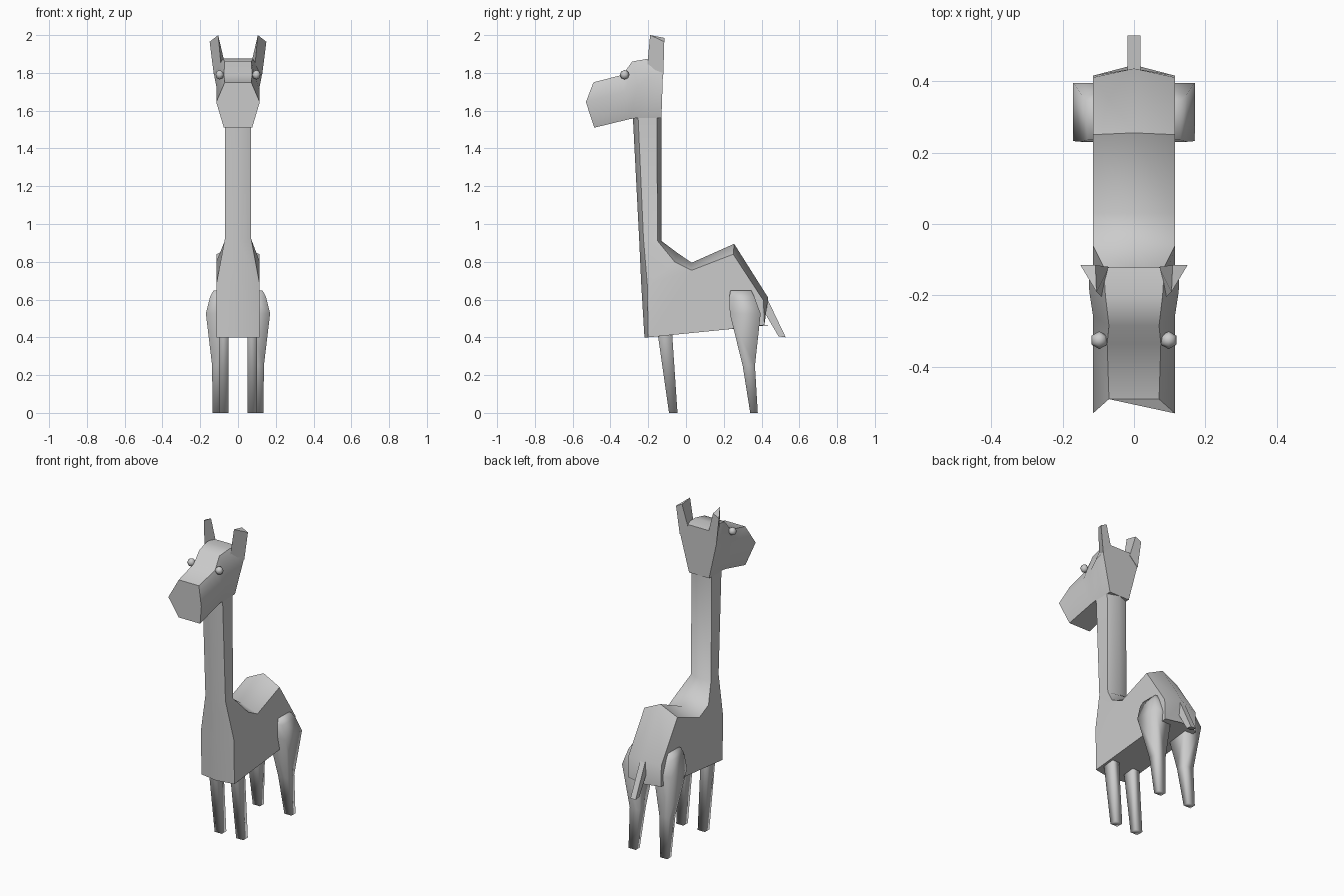
import bpy, bmesh
from math import radians

if "Cube" in bpy.data.objects:
    bpy.data.objects.remove(bpy.data.objects["Cube"])


def loft(name, rings, mirror=False, angle=60):
    """Skin a list of equal-sized point rings and cap both ends."""
    bm = bmesh.new()
    for s in ((1, -1) if mirror else (1,)):
        vs = [[bm.verts.new((s * x, y, z)) for x, y, z in r] for r in rings]
        n = len(vs[0])
        for a, b in zip(vs, vs[1:]):
            for i in range(n):
                j = (i + 1) % n
                bm.faces.new((a[i], a[j], b[j], b[i]))
        bm.faces.new(vs[0])
        bm.faces.new(vs[-1])
    bmesh.ops.recalc_face_normals(bm, faces=bm.faces[:])
    me = bpy.data.meshes.new(name)
    bm.to_mesh(me)
    bm.free()
    ob = bpy.data.objects.new(name, me)
    bpy.context.collection.objects.link(ob)
    smooth(ob, angle)
    return ob


def smooth(ob, angle):
    bpy.ops.object.select_all(action='DESELECT')
    ob.select_set(True)
    bpy.context.view_layer.objects.active = ob
    bpy.ops.object.shade_smooth_by_angle(angle=radians(angle))


def rect(x0, x1, y0, y1, z):
    return [(x0, y0, z), (x1, y0, z), (x1, y1, z), (x0, y1, z)]


# neck and body: half width, then (y, z) of front centre, front side,
# back side and back centre, running from head to rump
sections = [
    (.070, (-.283, 1.60), (-.255, 1.60), (-.155, 1.60), (-.130, 1.60)),
    (.070, (-.248, .92), (-.225, .92), (-.150, .91), (-.130, .91)),
    (.115, (-.237, .68), (-.205, .68), (-.060, .80), (-.050, .85)),
    (.115, (-.220, .40), (-.200, .40), (.030, .755), (.030, .795)),
    (.115, (.200, .44), (.200, .44), (.250, .84), (.255, .895)),
    (.115, (.445, .465), (.415, .465), (.410, .595), (.435, .61)),
]
body = []
for w, f, fs, bs, b in sections:
    body.append([(0, *f), (w, *fs), (w, *bs), (0, *b), (-w, *bs), (-w, *fs)])
loft("neck_and_body", body)

# head: (half width, y, z) for lower, middle and upper edge, snout to nape
head = []
for low, mid, top in [
    ((.075, -.485, 1.51), (.115, -.530, 1.645), (.070, -.490, 1.75)),
    ((.070, -.300, 1.555), (.115, -.320, 1.70), (.075, -.335, 1.79)),
    ((.070, -.270, 1.56), (.115, -.255, 1.73), (.070, -.285, 1.86)),
    ((.070, -.200, 1.56), (.125, -.190, 1.78), (.080, -.200, 1.875)),
    ((.070, -.130, 1.56), (.128, -.122, 1.80), (.085, -.122, 1.865)),
]:
    half = [low, mid, top]
    head.append(half + [(-x, y, z) for x, y, z in reversed(half)])
loft("head", head, angle=50)

# ears
loft("ears", [
    [(.128, -.120, 1.79), (.070, -.120, 1.85), (.090, -.205, 1.84)],
    [(.150, -.115, 1.965), (.108, -.115, 1.985), (.105, -.190, 2.0)],
], mirror=True, angle=40)

# eyes
for s, side in ((1, "left"), (-1, "right")):
    bpy.ops.mesh.primitive_uv_sphere_add(
        segments=6, ring_count=4, radius=.025, location=(s * .097, -.325, 1.79))
    eye = bpy.context.object
    eye.name = side + "_eye"
    smooth(eye, 60)

# legs
loft("front_legs", [
    rect(.05, .10, -.160, -.065, .46),
    rect(.05, .10, -.147, -.072, .40),
    rect(.05, .10, -.090, -.045, 0),
], mirror=True, angle=95)
loft("back_legs", [
    rect(.07, .130, .235, .345, .648),
    rect(.06, .148, .230, .362, .615),
    rect(.05, .170, .232, .395, .525),
    rect(.07, .137, .300, .365, .25),
    rect(.085, .135, .340, .380, 0),
], mirror=True, angle=95)

# tail
t = .018
loft("tail", [
    [(-t, .405, .55), (t, .405, .55), (t, .430, .605), (-t, .430, .605)],
    [(-t, .490, .405), (t, .490, .405), (t, .528, .40), (-t, .528, .40)],
])
